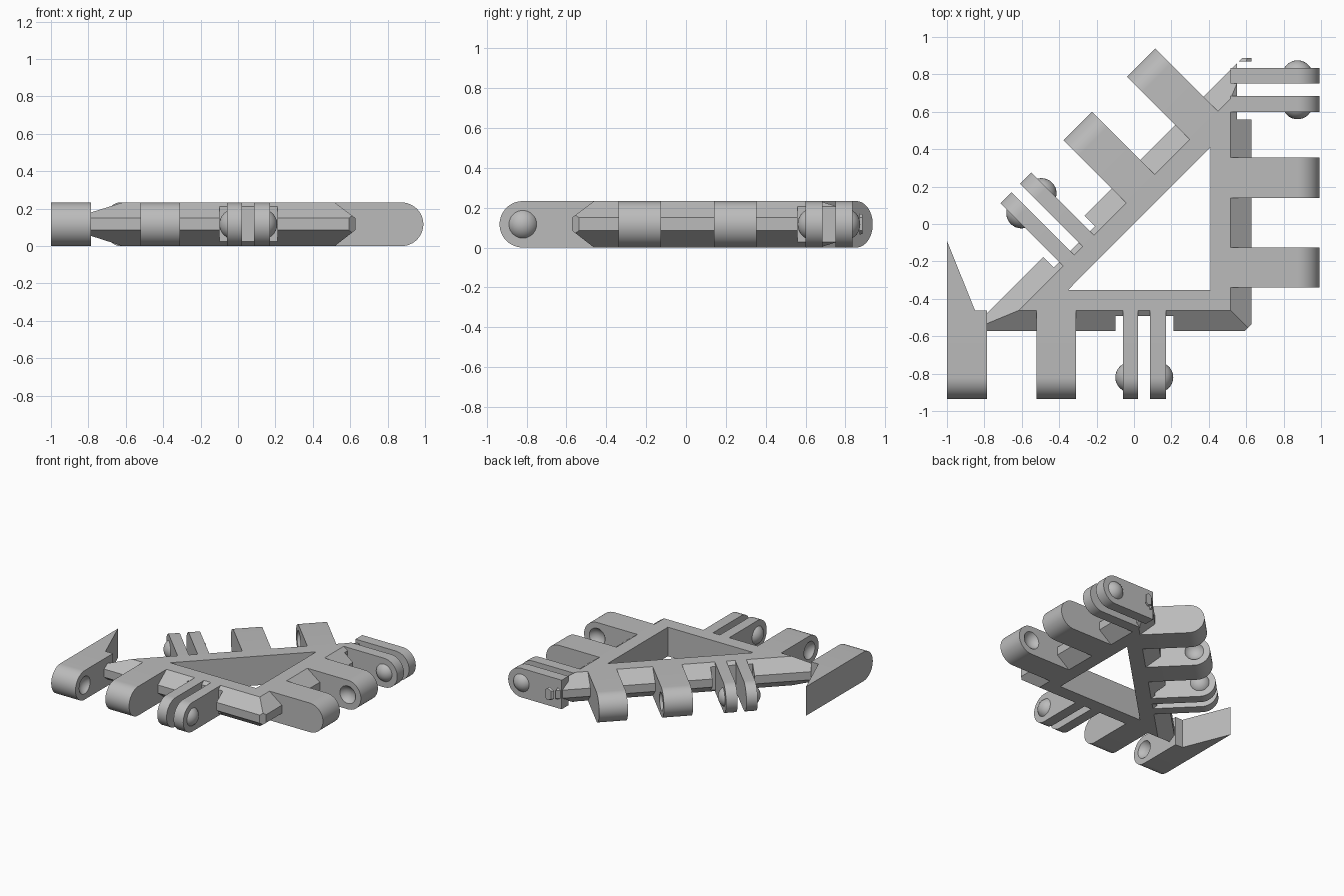
import bpy, bmesh, math
from mathutils import Vector, Matrix

if "Cube" in bpy.data.objects:
    bpy.data.objects.remove(bpy.data.objects["Cube"])

H = 0.233            # panel thickness
R = H / 2            # finger tip radius
REACH = 0.474        # finger length from the frame edge
BALL, SINK = 0.081, 0.041

grey = bpy.data.materials.new("plain_grey")
grey.use_nodes = True
grey.diffuse_color = (0.5, 0.5, 0.5, 1)
grey.node_tree.nodes["Principled BSDF"].inputs["Base Color"].default_value = (0.5, 0.5, 0.5, 1)


def finish(name, bm):
    bmesh.ops.recalc_face_normals(bm, faces=bm.faces)
    mesh = bpy.data.meshes.new(name)
    bm.to_mesh(mesh)
    bm.free()
    mesh.materials.append(grey)
    obj = bpy.data.objects.new(name, mesh)
    bpy.context.collection.objects.link(obj)
    return obj


def loft(name, rings, closed=False):
    """Skin a list of equal rings, capping the ends unless closed."""
    bm = bmesh.new()
    rows = [[bm.verts.new(p) for p in ring] for ring in rings]
    n = len(rows[0])
    for a, b in zip(rows, rows[1:] + rows[:1] if closed else rows[1:]):
        for i in range(n):
            j = (i + 1) % n
            bm.faces.new((a[i], a[j], b[j], b[i]))
    if not closed:
        bm.faces.new(rows[0])
        bm.faces.new(rows[-1])
    return finish(name, bm)


def prism(name, outline, z0=0, z1=H):
    return loft(name, [[(x, y, z) for x, y in outline] for z in (z0, z1)])


def cut(obj, cutters):
    for c in cutters:
        c.hide_render = True
        mod = obj.modifiers.new("cut", "BOOLEAN")
        mod.operation, mod.solver, mod.object = "DIFFERENCE", "EXACT", c
    bpy.context.view_layer.update()
    deps = bpy.context.evaluated_depsgraph_get()
    mesh = bpy.data.meshes.new_from_object(obj.evaluated_get(deps))
    obj.modifiers.clear()
    obj.data = mesh
    for c in cutters:
        bpy.data.objects.remove(c)


class Side:
    """Local axes of one frame edge: s runs along it, d points outward."""
    def __init__(self, name, origin, along, out):
        self.name = name
        self.o, self.u, self.n = (Vector((*v, 0)) for v in (origin, along, out))
        self.u.normalize()
        self.n.normalize()

    def at(self, s, d, z=0):
        return self.o + self.u * s + self.n * d + Vector((0, 0, z))

    def box(self, s0, s1, d0, d1):
        pts = [self.at(s, d) for s, d in ((s0, d0), (s1, d0), (s1, d1), (s0, d1))]
        return prism("cutter", [p.xy for p in pts], -0.1, H + 0.1)

    def finger(self, label, s0, s1):
        tip = REACH - R
        prof = [(0, 0)]
        for i in range(25):
            a = math.pi * (i / 24 - 0.5)
            prof.append((tip + R * math.cos(a), R + R * math.sin(a)))
        prof.append((0, H))
        return loft(f"{self.name}_{label}", [[self.at(s, d, z) for d, z in prof] for s in (s0, s1)])

    def sphere(self, name, s):
        bm = bmesh.new()
        bmesh.ops.create_uvsphere(bm, u_segments=32, v_segments=16, radius=BALL,
                                  matrix=Matrix.Translation(self.at(s, REACH - R, R)))
        return bm

    def dimple(self, finger, s, way):
        cut(finger, [finish("cutter", self.sphere("cutter", s + way * SINK))])

    def ball(self, label, s, way):
        bm = self.sphere(label, s - way * SINK)
        bmesh.ops.bisect_plane(bm, geom=bm.verts[:] + bm.edges[:] + bm.faces[:],
                               plane_co=self.at(s - way * 0.002, 0),
                               plane_no=self.u * way, clear_inner=True)
        finish(f"{self.name}_{label}", bm)


front = Side("front", (0, -0.462), (1, 0), (0, -1))
right = Side("right", (0.517, 0), (0, 1), (1, 0))
slant = Side("slant", (-0.077, 0.077), (1, 1), (-1, 1))


# Triangular frame with a bevelled outer rim
def triangle(o, z):
    x, y, k = 0.408 + o, -0.353 - o, o * math.sqrt(2)
    return [(x, y, z), (x, x + k, z), (y - k, y, z)]


frame = loft("frame", [triangle(0, 0), triangle(0.109, 0), triangle(0.219, 0.085),
                       triangle(0.219, 0.15), triangle(0.109, H), triangle(0, H)], closed=True)

# Notches around the paired fingers and trimmed corners
cut(frame, [
    front.box(-0.10, 0.21, 0.03, 0.2),
    right.box(0.56, 0.87, 0.035, 0.2),
    slant.box(-0.467, -0.156, 0.03, 0.2),
    prism("cutter", [(-1.2, -0.8), (-0.785, -0.8), (-0.785, 0), (-1.2, 0)], -0.1, 0.4),
    prism("cutter", [(0.3, 0.887), (0.9, 0.887), (0.9, 1.2), (0.3, 1.2)], -0.1, 0.4),
    prism("cutter", [(0.55, -0.615), (0.72, -0.615), (0.72, -0.445)], -0.1, 0.4),
])

# Wide socket fingers with facing dimples, and paired thin fingers with balls
layout = [
    (front, (-1.0, -0.785), (-0.52, -0.31), (-0.06, 0.022), (0.085, 0.17)),
    (right, (-0.34, -0.125), (0.14, 0.355), (0.60, 0.685), (0.75, 0.835)),
    (slant, (0.05, 0.265), (0.53, 0.743), (-0.426, -0.343), (-0.278, -0.193)),
]
for side, wide_a, wide_b, thin_a, thin_b in layout:
    side.dimple(side.finger("socket_finger_a", *wide_a), wide_a[1], 1)
    side.dimple(side.finger("socket_finger_b", *wide_b), wide_b[0], -1)
    side.finger("thin_finger_a", *thin_a)
    side.finger("thin_finger_b", *thin_b)
    side.ball("ball_a", thin_a[0], -1)
    side.ball("ball_b", thin_b[1], 1)

# Pointed tail behind the corner finger
prism("corner_spike", [(-1, -0.462), (-0.85, -0.462), (-1, -0.09)])

# Smooth the round parts, keep hard edges
bpy.ops.object.select_all(action="DESELECT")
for obj in bpy.context.collection.objects:
    if obj.type == "MESH" and grey.name in obj.data.materials:
        obj.select_set(True)
        bpy.context.view_layer.objects.active = obj
bpy.ops.object.shade_smooth_by_angle(angle=math.radians(30))
